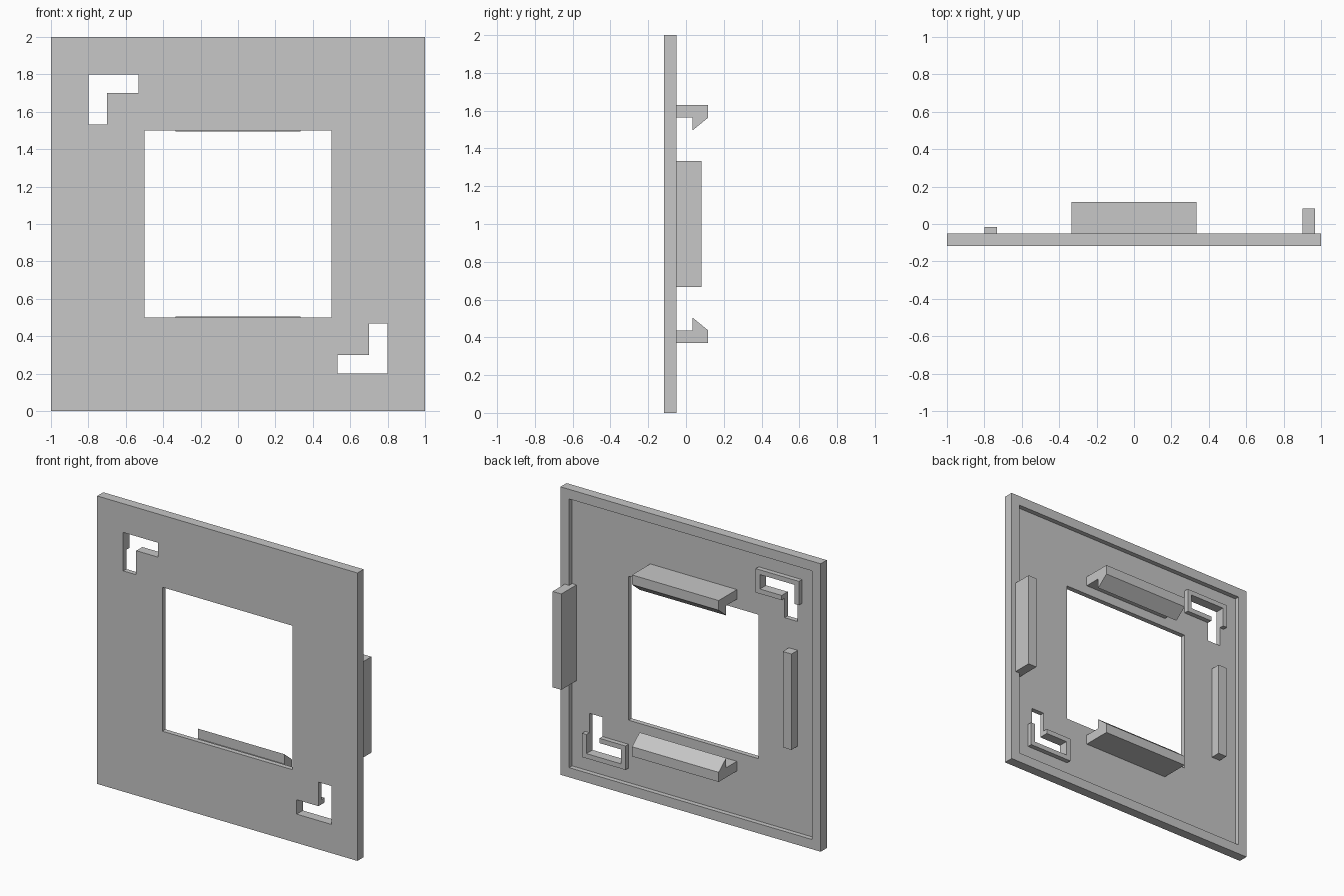
import bpy
import bmesh
from mathutils import Vector

if "Cube" in bpy.data.objects:
    bpy.data.objects.remove(bpy.data.objects["Cube"], do_unlink=True)

FRONT, FLOOR, BACK = -0.117, -0.083, -0.05   # depths of the plate along y
HALF = 0.333                                 # half length of clips and bars

grey = bpy.data.materials.new("plain grey")
grey.use_nodes = True
grey.diffuse_color = (0.57, 0.57, 0.57, 1)
grey.node_tree.nodes["Principled BSDF"].inputs["Base Color"].default_value = grey.diffuse_color


def prism(name, points, offset):
    """Extrude a flat outline of 3D points by an offset."""
    bm = bmesh.new()
    face = bm.faces.new([bm.verts.new(p) for p in points])
    result = bmesh.ops.extrude_face_region(bm, geom=[face], use_keep_orig=True)
    moved = [g for g in result["geom"] if isinstance(g, bmesh.types.BMVert)]
    bmesh.ops.translate(bm, verts=moved, vec=Vector(offset))
    bmesh.ops.recalc_face_normals(bm, faces=bm.faces)
    mesh = bpy.data.meshes.new(name)
    bm.to_mesh(mesh)
    bm.free()
    mesh.materials.append(grey)
    obj = bpy.data.objects.new(name, mesh)
    bpy.context.collection.objects.link(obj)
    return obj


def upright(name, outline, y0, y1):
    """Prism from an (x, z) outline running from y0 to y1."""
    return prism(name, [(x, y0, z) for x, z in outline], (0, y1 - y0, 0))


def rect(x0, x1, z0, z1):
    return [(x0, z0), (x1, z0), (x1, z1), (x0, z1)]


def half_turn(outline):
    """Turn an (x, z) outline by 180 degrees about the plate centre."""
    return [(-x, 2 - z) for x, z in outline]


def cut(obj, cutters):
    """Subtract the cutters and bake the result."""
    for cutter in cutters:
        cutter.hide_render = True
        mod = obj.modifiers.new("cut", "BOOLEAN")
        mod.operation, mod.solver, mod.object = "DIFFERENCE", "EXACT", cutter
    bpy.context.view_layer.update()
    graph = bpy.context.evaluated_depsgraph_get()
    baked = bpy.data.meshes.new_from_object(obj.evaluated_get(graph))
    obj.modifiers.clear()
    obj.data = baked


# Cutters: shallow back recess, square window, two L-shaped slots
slot = [(-0.8, 1.533), (-0.7, 1.533), (-0.7, 1.7),
        (-0.533, 1.7), (-0.533, 1.8), (-0.8, 1.8)]
recess = upright("recess_cutter", rect(-0.933, 0.933, 0.067, 1.933), FLOOR, 0.2)
window = upright("window_cutter", rect(-0.5, 0.5, 0.5, 1.5), -0.3, 0.3)
upper_slot = upright("upper_slot_cutter", slot, -0.3, 0.3)
lower_slot = upright("lower_slot_cutter", half_turn(slot), -0.3, 0.3)

# Face plate with raised border on the back
plate = upright("face_plate", rect(-1, 1, 0, 2), FRONT, BACK)
cut(plate, [recess, window, upper_slot, lower_slot])

# Raised collars around the slots
collar = rect(-0.833, -0.5, 1.667, 1.833)
for name, outline, cutter in (("upper_slot_collar", collar, upper_slot),
                              ("lower_slot_collar", half_turn(collar), lower_slot)):
    cut(upright(name, outline, FLOOR, BACK), [cutter])

for cutter in (recess, window, upper_slot, lower_slot):
    bpy.data.objects.remove(cutter, do_unlink=True)

# Hooked clips above and below the window
hook = [(FLOOR, 0.63), (0.117, 0.63), (0.117, 0.563),
        (0.034, 0.495), (0.034, 0.563), (FLOOR, 0.563)]
for name, side in (("upper_clip", 1), ("lower_clip", -1)):
    prism(name, [(-HALF, y, 1 + side * z) for y, z in hook], (2 * HALF, 0, 0))

# Upright bars on the back: a tall one and a shallow one
upright("left_bar", rect(0.9, 0.967, 1 - HALF, 1 + HALF), FLOOR, 0.083)
upright("right_bar", rect(-0.8, -0.733, 1 - HALF, 1 + HALF), FLOOR, -0.015)
